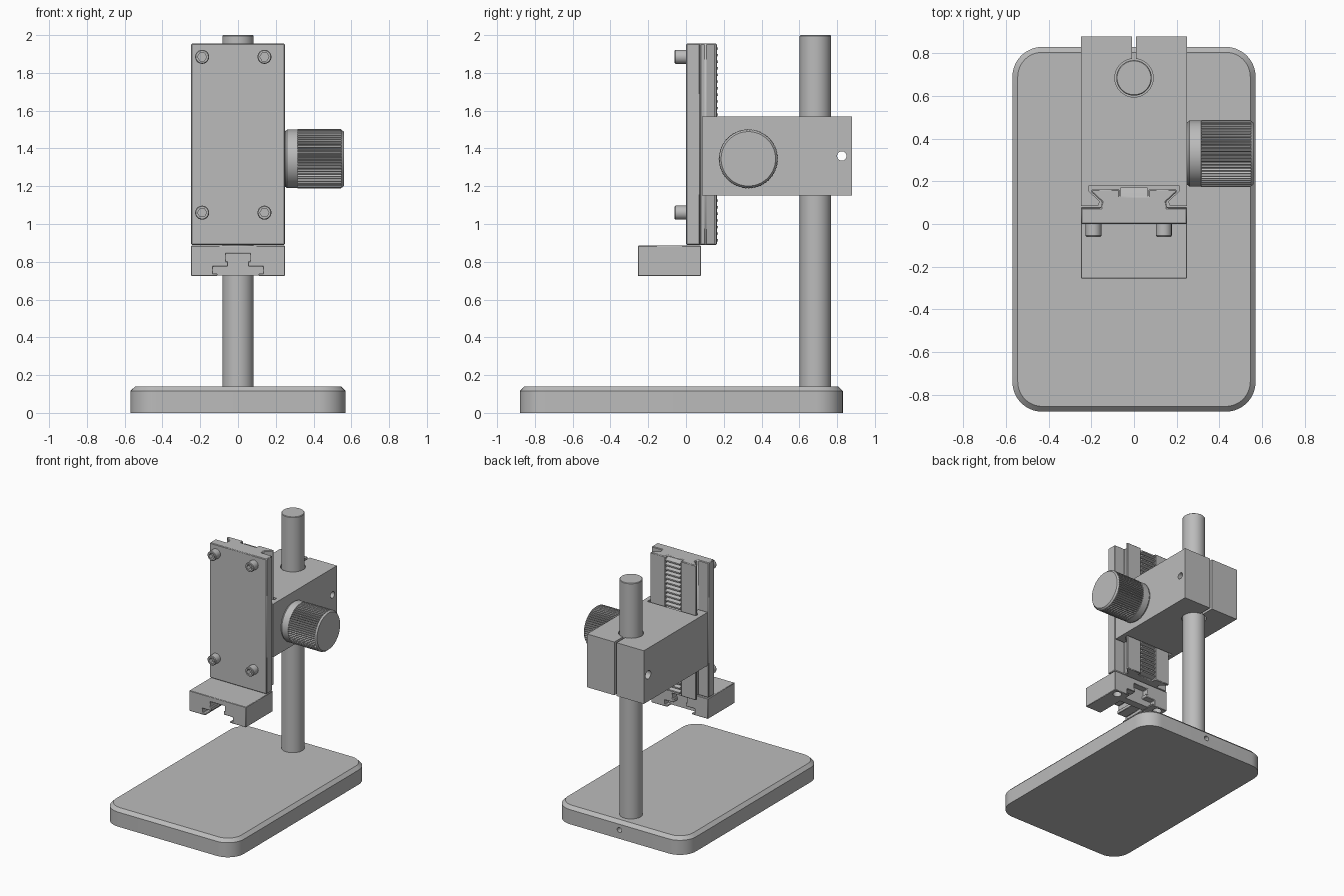
import bpy, bmesh
from math import sin, cos, pi, radians
from mathutils import Vector

cube = bpy.data.objects.get("Cube")
if cube:
    bpy.data.objects.remove(cube, do_unlink=True)

grey = bpy.data.materials.new("machined grey")
grey.use_nodes = True
colour = (0.5, 0.5, 0.5, 1)
grey.diffuse_color = colour
grey.node_tree.nodes["Principled BSDF"].inputs["Base Color"].default_value = colour


def loft(name, rings, bevel=0):
    """Skin a list of equal rings of points and cap both ends."""
    bm = bmesh.new()
    rows = [[bm.verts.new(p) for p in ring] for ring in rings]
    n = len(rows[0])
    for a, b in zip(rows, rows[1:]):
        for i in range(n):
            j = (i + 1) % n
            bm.faces.new((a[i], a[j], b[j], b[i]))
    bm.faces.new(rows[0][::-1])
    bm.faces.new(rows[-1])
    bmesh.ops.recalc_face_normals(bm, faces=bm.faces)
    mesh = bpy.data.meshes.new(name)
    bm.to_mesh(mesh)
    bm.free()
    mesh.materials.append(grey)
    ob = bpy.data.objects.new(name, mesh)
    bpy.context.collection.objects.link(ob)
    if bevel:
        m = ob.modifiers.new("edge", 'BEVEL')
        m.width, m.segments, m.limit_method, m.angle_limit = bevel, 1, 'ANGLE', radians(50)
    return ob


def place(u, v, w, axis):
    """Profile point (u, v) at depth w along an axis."""
    return {'x': (w, u, v), 'y': (u, w, v), 'z': (u, v, w)}[axis]


def prism(name, profile, axis, lo, hi, bevel=0):
    return loft(name, [[place(u, v, w, axis) for u, v in profile] for w in (lo, hi)], bevel)


def box(name, x, y, z, bevel=0):
    return prism(name, [(x[0], y[0]), (x[1], y[0]), (x[1], y[1]), (x[0], y[1])], 'z', *z, bevel)


def turned(name, centre, axis, steps, n=48, shape=None):
    """Round part from (depth, radius, shape weight) steps."""
    rings = []
    for w, r, k in steps:
        ring = []
        for i in range(n):
            t = 2 * pi * i / n
            q = r * (shape(i, t) if k else 1)
            ring.append(place(centre[0] + q * cos(t), centre[1] + q * sin(t), w, axis))
        rings.append(ring)
    return loft(name, rings)


def rod(name, centre, axis, lo, hi, r, n=48):
    return turned(name, centre, axis, [(lo, r, 0), (hi, r, 0)], n)


def cut(ob, cutter):
    m = ob.modifiers.new("hole", 'BOOLEAN')
    m.operation, m.solver, m.object = 'DIFFERENCE', 'EXACT', cutter
    cutter.hide_render = True
    cutter.hide_set(True)


def mirrored(half):
    """Complete a half profile across u = 0."""
    return half + [(-u, v) for u, v in reversed(half)]


# Base plate with rounded corners and chamfered top
def plate_ring(z, inset, r=0.14):
    ring = []
    for q, (sx, sy) in enumerate([(1, 1), (-1, 1), (-1, -1), (1, -1)]):
        for i in range(13):
            t = (q + i / 12) * pi / 2
            ring.append((sx * (0.57 - r) + (r - inset) * cos(t),
                         -0.025 + sy * (0.855 - r) + (r - inset) * sin(t), z))
    return ring


base = loft("base_plate", [plate_ring(0, 0), plate_ring(0.115, 0), plate_ring(0.14, 0.025)])
cut(base, rod("base_set_screw_hole", (0, 0.07), 'y', 0.74, 0.9, 0.02, 24))

# Upright post
POST_Y = 0.685
turned("post", (0, POST_Y), 'z', [(0.005, 0.083, 0), (1.996, 0.083, 0), (2, 0.079, 0)], 64)

# Clamp block: dovetail groove in front, split bore for the post behind
bore = [(0.09 * sin(t), POST_Y - 0.09 * cos(t))
        for t in [pi * i / 24 * 0.965 for i in range(25)]]
half = bore + [(0.01, 0.88), (0.248, 0.88), (0.248, 0.085), (0.168, 0.085), (0.16, 0.105),
               (0.212, 0.155), (0.212, 0.18)]
# The bore and groove each face the centre line, so the block is two mirrored halves
for side, name in ((1, "left"), (-1, "right")):
    pts = [(side * u, v) for u, v in half + [(0, 0.18)]]
    block = prism("clamp_block_" + name, pts, 'z', 1.15, 1.57)
    cut(block, rod("clamp_screw_hole_" + name, (0.825, 1.36), 'x', -0.4, 0.4, 0.025, 24))
    if side < 0:
        cut(block, rod("clamp_screw_counterbore", (0.825, 1.36), 'x', -0.4, -0.15, 0.033, 24))

# Slide plate with dovetail and rack channel
prism("slide_plate", mirrored([
    (0.248, 0.0), (0.248, 0.075), (0.155, 0.075), (0.15, 0.104), (0.2, 0.15),
    (0.2, 0.163), (0.068, 0.163), (0.068, 0.13)]), 'z', 0.89, 1.955, 0.005)

# Toothed rack
teeth = [(0.12, 0.9)]
pitch = 0.035
for i in range(30):
    z = 0.9 + i * pitch
    teeth += [(0.143, z), (0.17, z + pitch * 0.25), (0.17, z + pitch * 0.55), (0.143, z + pitch * 0.8)]
teeth.append((0.12, 0.9 + 30 * pitch))
prism("rack", teeth, 'x', -0.064, 0.064)


# Four socket head screws
def hexagon(i, t):
    return cos(pi / 6) / cos(t % (pi / 3) - pi / 6)


for x in (-0.19, 0.14):
    for z in (1.06, 1.885):
        turned("socket_screw", (x, z), 'y',
               [(0.01, 0.037, 0), (-0.055, 0.037, 0), (-0.06, 0.033, 0),
                (-0.06, 0.024, 1), (-0.025, 0.024, 1)], 36, hexagon)

# Foot bracket with stepped slot
foot = prism("foot_bracket", mirrored([
    (0.248, 0.885), (0.248, 0.725), (0.108, 0.725), (0.108, 0.737), (0.132, 0.737),
    (0.132, 0.775), (0.053, 0.775), (0.053, 0.802), (0.063, 0.802), (0.063, 0.845)][::1]),
    'y', -0.255, 0.08, 0.003)
for s in (-1, 1):
    cut(foot, rod("foot_screw_hole", (s * 0.19, 0.035), 'z', 0.7, 0.78, 0.033, 24))
box("slot_stop", (-0.14, 0.14), (-0.03, 0.03), (0.727, 0.86))


# Fluted focus knob
def flutes(i, t):
    return 1 if i % 4 < 2 else 0.94


turned("focus_knob", (0.33, 1.345), 'x',
       [(0.24, 0.148, 0), (0.252, 0.148, 0), (0.26, 0.155, 0), (0.315, 0.155, 0),
        (0.316, 0.157, 1), (0.545, 0.157, 1), (0.548, 0.154, 0), (0.56, 0.144, 0)],
       240, flutes)

# Smooth round surfaces, crisp edges
bpy.ops.object.select_all(action='DESELECT')
for ob in bpy.context.collection.objects:
    if ob.type == 'MESH' and not ob.hide_render:
        ob.select_set(True)
        bpy.context.view_layer.objects.active = ob
bpy.ops.object.shade_smooth_by_angle(angle=radians(30))
